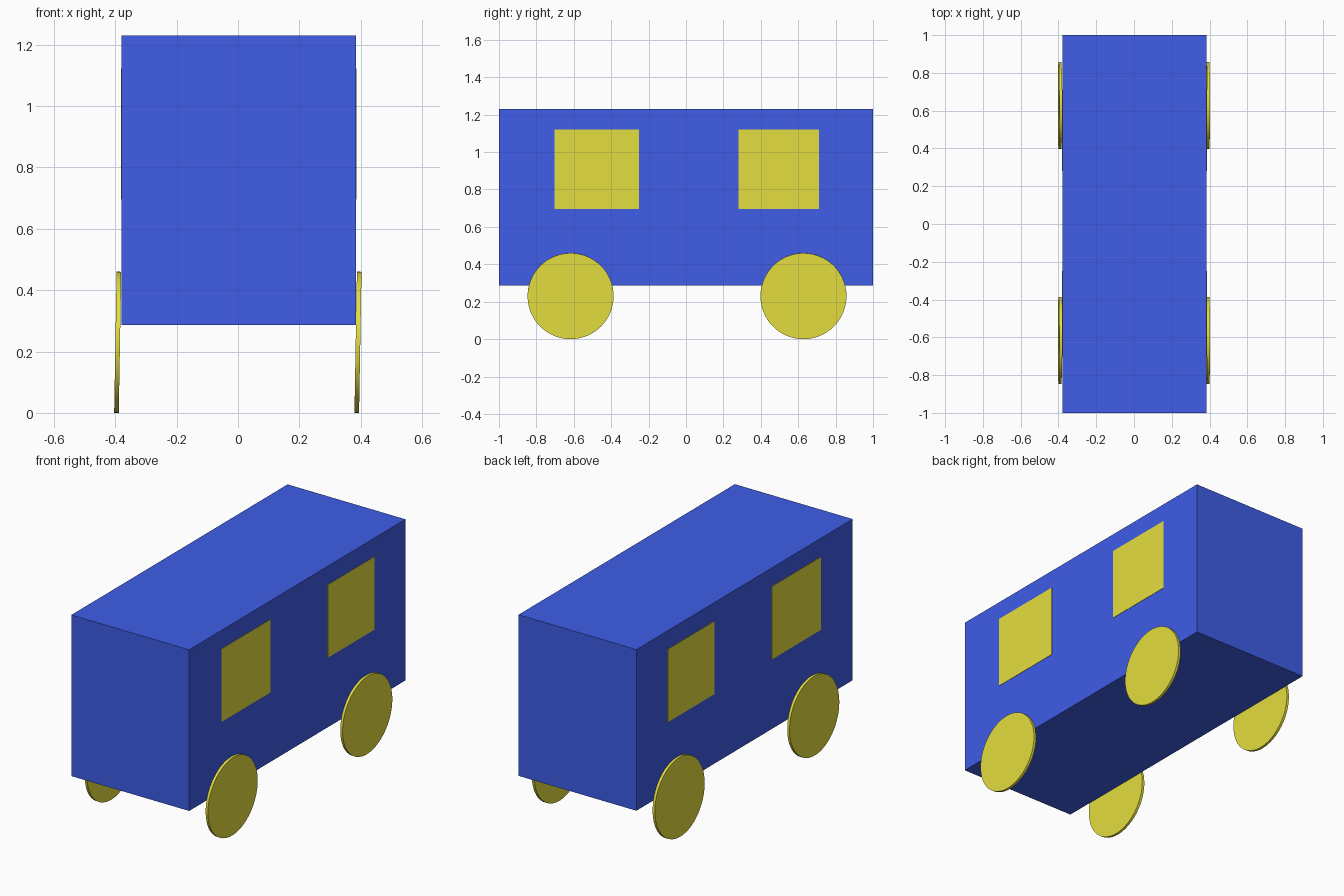
import bpy
import math

if "Cube" in bpy.data.objects:
    bpy.data.objects.remove(bpy.data.objects["Cube"])


def material(name, color):
    m = bpy.data.materials.new(name)
    m.diffuse_color = color
    m.use_nodes = True
    m.node_tree.nodes["Principled BSDF"].inputs["Base Color"].default_value = m.diffuse_color
    return m


blue = material("blue_paint", (0.05, 0.11, 0.8, 1))
yellow = material("yellow_paint", (0.78, 0.73, 0.05, 1))


def box(name, lo, hi, mat):
    bpy.ops.mesh.primitive_cube_add(size=1, location=[(a + b) / 2 for a, b in zip(lo, hi)])
    ob = bpy.context.object
    ob.name = name
    ob.scale = [b - a for a, b in zip(lo, hi)]
    bpy.ops.object.transform_apply(location=False, rotation=False, scale=True)
    ob.data.materials.append(mat)


def wheel(name, x, y):
    # Thin disc, leaning very slightly towards +x
    bpy.ops.mesh.primitive_cylinder_add(vertices=64, radius=0.23, depth=0.015,
                                        location=(x, y, 0.23),
                                        rotation=(0, math.radians(91), 0))
    ob = bpy.context.object
    ob.name = name
    ob.data.materials.append(yellow)
    bpy.ops.object.shade_smooth_by_angle(angle=math.radians(30))


# Body
LEFT, RIGHT = -0.379, 0.384
box("body", (LEFT, -1, 0.287), (RIGHT, 1, 1.23), blue)

# Flush window panels and wheels on both sides
for side, face, out, wheel_x in (("left", LEFT, -1, -0.392), ("right", RIGHT, 1, 0.391)):
    x0, x1 = sorted((face - out * 0.002, face + out * 0.002))
    for end, y0, y1, wheel_y in (("front", -0.703, -0.25, -0.617), ("rear", 0.28, 0.712, 0.628)):
        box(f"{end}_{side}_window", (x0, y0, 0.695), (x1, y1, 1.122), yellow)
        wheel(f"{end}_{side}_wheel", wheel_x, wheel_y)
